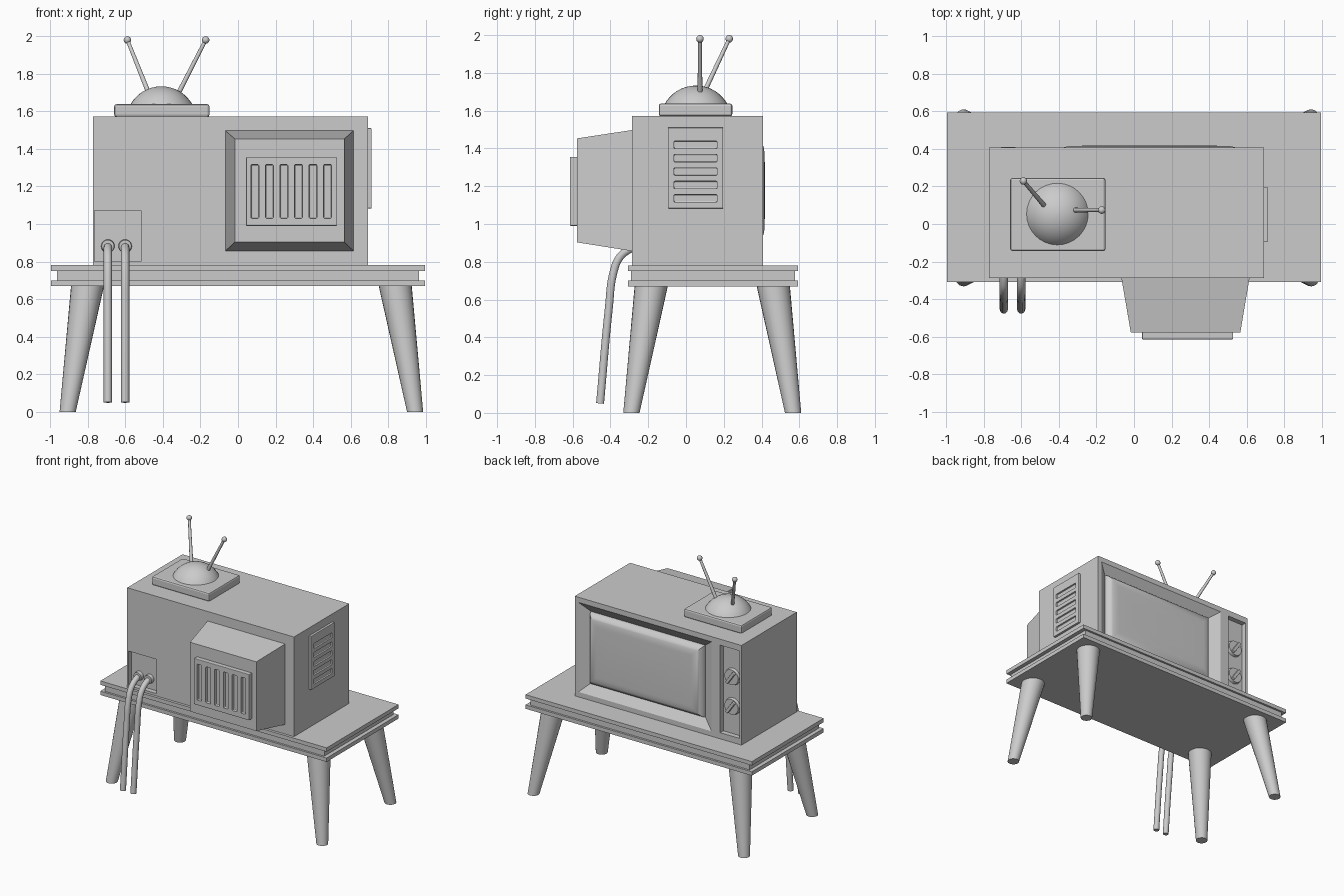
import bpy, bmesh, math
from mathutils import Vector

if "Cube" in bpy.data.objects:
    bpy.data.objects.remove(bpy.data.objects["Cube"])


def finish(name, bm, smooth=None, bevel=0):
    bmesh.ops.recalc_face_normals(bm, faces=bm.faces)
    me = bpy.data.meshes.new(name)
    bm.to_mesh(me)
    bm.free()
    ob = bpy.data.objects.new(name, me)
    bpy.context.collection.objects.link(ob)
    bpy.ops.object.select_all(action='DESELECT')
    ob.select_set(True)
    bpy.context.view_layer.objects.active = ob
    if bevel:
        m = ob.modifiers.new("bevel", 'BEVEL')
        m.width, m.segments = bevel, 2
        bpy.ops.object.modifier_apply(modifier=m.name)
    if smooth:
        bpy.ops.object.shade_smooth_by_angle(angle=math.radians(smooth))
    return ob


def loft(name, sections, **kw):
    """Skin rings of points, capping both ends."""
    bm = bmesh.new()
    rings = [[bm.verts.new(p) for p in s] for s in sections]
    n = len(rings[0])
    for a, b in zip(rings, rings[1:]):
        for i in range(n):
            j = (i + 1) % n
            bm.faces.new((a[i], a[j], b[j], b[i]))
    bm.faces.new(rings[0])
    bm.faces.new(rings[-1])
    return finish(name, bm, **kw)


def rect(x0, x1, z0, z1, y):
    return [(x0, y, z0), (x1, y, z0), (x1, y, z1), (x0, y, z1)]


def box(name, x0, x1, y0, y1, z0, z1, **kw):
    return loft(name, [rect(x0, x1, z0, z1, y0), rect(x0, x1, z0, z1, y1)], **kw)


def rod(name, a, b, r0, r1, n=20, axis=None):
    """Round tapered rod; axis sets the plane of its end rings."""
    a, b = Vector(a), Vector(b)
    q = Vector(axis or b - a).to_track_quat('Z', 'Y')
    circle = [q @ Vector((math.cos(2 * math.pi * i / n), math.sin(2 * math.pi * i / n), 0)) for i in range(n)]
    return loft(name, [[a + c * r0 for c in circle], [b + c * r1 for c in circle]], smooth=40)


def cut(ob, cutters):
    for c in cutters:
        m = ob.modifiers.new("cut", 'BOOLEAN')
        m.operation, m.solver, m.object = 'DIFFERENCE', 'EXACT', c
        bpy.context.view_layer.objects.active = ob
        bpy.ops.object.modifier_apply(modifier=m.name)
        bpy.data.objects.remove(c)


# table: two slabs with an inset core
box("table_top", -.995, .995, -.308, .594, .75, .781)
box("table_core", -.963, .963, -.292, .578, .70, .75)
box("table_bottom", -.995, .995, -.308, .594, .669, .70)

# splayed tapered legs
for sx, side in ((-1, "left"), (1, "right")):
    for sy, end in ((-1, "front"), (1, "back")):
        rod(f"{end}_{side}_leg", (.018 + sx * .925, .139 + sy * .428, 0),
            (.018 + sx * .819, .139 + sy * .323, .672), .043, .088, 24, axis=(0, 0, 1))

# cabinet with screen opening, control recess and socket recess
F, B = .407, -.287
cabinet = box("cabinet", -.773, .693, B, F, .781, 1.573)
cut(cabinet, [
    loft("screen_cutter", [rect(-.42, .585, .892, 1.462, F - .05),
                           rect(-.528, .677, .806, 1.546, F + .01)]),
    box("control_cutter", -.755, -.585, F - .04, F + .02, .83, 1.525),
    box("socket_cutter", -.763, -.517, B - .02, B + .04, .80, 1.072),
])

# bulging screen: nested rectangles on a rounded edge profile
rings = []
for i in range(9):
    t = i / 8 * math.pi / 2
    d = .085 * (1 - math.cos(t))
    rings.append(rect(-.42 + d, .585 - d, .892 + d, 1.462 - d, F - .052 + .060 * math.sin(t)))
rings.append(rect(-.2, .365, 1.08, 1.274, F + .012))
loft("screen", rings, smooth=35)

# control knobs with slanted grips
for k, z in enumerate((1.285, 1.05)):
    rod(f"knob_{k + 1}", (-.67, F - .042, z), (-.67, F - .018, z), .066, .060, 28)
    grip = box(f"knob_grip_{k + 1}", -.012, .012, -.012, .012, -.055, .055, bevel=.004)
    grip.location = (-.67, F - .009, z)
    grip.rotation_euler.y = math.radians(-35)

# tube housing on the rear of the set
loft("tube_housing", [rect(-.068, .616, .856, 1.498, B + .005),
                      rect(-.017, .566, .903, 1.453, -.578)])

# slotted vents
vent = box("housing_vent", .043, .528, -.614, -.575, .99, 1.355, bevel=.004)
cut(vent, [box("slot", x - .021, x + .021, -.64, -.59, 1.03, 1.317, bevel=.007)
           for x in (.09 + .0773 * i for i in range(6))])
vent = box("side_vent", .69, .711, -.096, .197, 1.083, 1.51, bevel=.003)
cut(vent, [box("slot", .698, .73, -.064, .165, z - .02, z + .02, bevel=.006)
           for z in (1.136 + .0708 * i for i in range(5))])

# plugs and hanging cables
path = [(-.25, .882), (-.295, .868), (-.35, .825), (-.385, .74), (-.408, .56), (-.455, .05)]
for k, x in enumerate((-.693, -.601)):
    rod(f"plug_{k + 1}", (x, B + .042, .882), (x, B + .012, .882), .036, .033, 20)
    cu = bpy.data.curves.new(f"cable_{k + 1}", 'CURVE')
    cu.dimensions = '3D'
    cu.bevel_depth, cu.bevel_resolution, cu.use_fill_caps = .022, 3, True
    sp = cu.splines.new('BEZIER')
    sp.bezier_points.add(len(path) - 1)
    for p, (y, z) in zip(sp.bezier_points, path):
        p.co = (x, y, z)
        p.handle_left_type = p.handle_right_type = 'AUTO'
    sp.resolution_u = 6
    ob = bpy.data.objects.new(f"cable_{k + 1}", cu)
    bpy.context.collection.objects.link(ob)
    bpy.ops.object.select_all(action='DESELECT')
    ob.select_set(True)
    bpy.context.view_layer.objects.active = ob
    bpy.ops.object.convert(target='MESH')
    bpy.ops.object.shade_smooth_by_angle(angle=math.radians(40))

# aerial base and dome
box("aerial_base", -.659, -.152, -.144, .245, 1.57, 1.638, bevel=.012)
R, top, n = .19, 1.733, 32
dome = []
for i in range(9):
    t = math.radians(61) * (1 - i / 8) + .02
    dome.append([(-.408 + R * math.sin(t) * math.cos(2 * math.pi * j / n),
                  .053 + R * math.sin(t) * math.sin(2 * math.pi * j / n),
                  top - R + R * math.cos(t)) for j in range(n)])
loft("aerial_dome", dome, smooth=40)

# aerial rods with ball tips
for name, base, tip in (("left", (-.475, .095, 1.695), (-.589, .229, 1.98)),
                        ("right", (-.325, .074, 1.68), (-.172, .074, 1.98))):
    rod(f"{name}_aerial_rod", base, tip, .013, .010, 12)
    bm = bmesh.new()
    bmesh.ops.create_uvsphere(bm, u_segments=16, v_segments=10, radius=.02)
    bmesh.ops.translate(bm, verts=bm.verts, vec=tip)
    finish(f"{name}_aerial_tip", bm, smooth=60)
